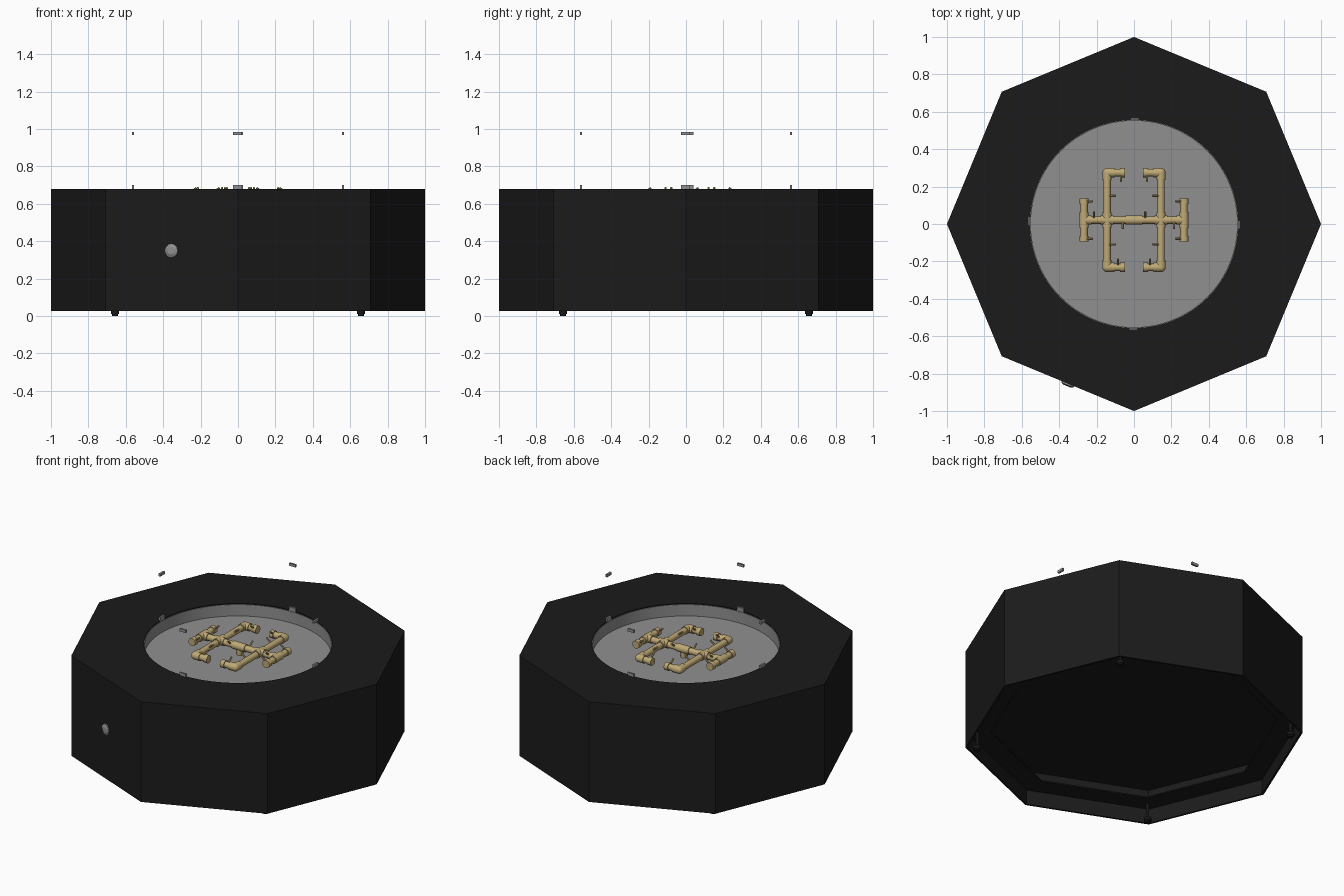
import bpy, bmesh, math
from mathutils import Vector, Matrix

if "Cube" in bpy.data.objects:
    bpy.data.objects.remove(bpy.data.objects["Cube"])


def material(name, rgb):
    m = bpy.data.materials.new(name)
    m.diffuse_color = (*rgb, 1)
    m.use_nodes = True
    m.node_tree.nodes["Principled BSDF"].inputs["Base Color"].default_value = m.diffuse_color
    return m


BLACK = material("matte black", (0.011, 0.011, 0.011))
FOOT = material("rubber black", (0.009, 0.009, 0.009))
STEEL = material("steel grey", (0.28, 0.28, 0.28))
BRASS = material("brass", (0.52, 0.40, 0.18))


def finish(bm, name, mat, smooth=True):
    bmesh.ops.recalc_face_normals(bm, faces=bm.faces)
    me = bpy.data.meshes.new(name)
    for f in bm.faces:
        f.smooth = smooth
    bm.to_mesh(me)
    bm.free()
    if smooth:
        me.set_sharp_from_angle(angle=math.radians(35))
    me.materials.append(mat)
    ob = bpy.data.objects.new(name, me)
    bpy.context.collection.objects.link(ob)
    return ob


def tube(bm, a, b, r, r2=None, seg=16):
    """Capped cylinder or cone between two points."""
    a, b = Vector(a), Vector(b)
    d = b - a
    rot = d.to_track_quat('Z', 'Y').to_matrix().to_4x4()
    bmesh.ops.create_cone(bm, cap_ends=True, segments=seg, radius1=r,
                          radius2=r if r2 is None else r2, depth=d.length,
                          matrix=Matrix.Translation((a + b) / 2) @ rot)


def lathe(profile, seg, caps):
    """Rings of seg points joined along a radius/height profile."""
    bm = bmesh.new()
    rings = [[bm.verts.new((r * math.cos(2 * math.pi * k / seg), r * math.sin(2 * math.pi * k / seg), z))
              for k in range(seg)] for r, z in profile]
    for lo, hi in zip(rings, rings[1:]):
        for k in range(seg):
            n = (k + 1) % seg
            bm.faces.new((lo[k], lo[n], hi[n], hi[k]))
    for i in caps:
        bm.faces.new(rings[i])
    return bm


# Octagonal body: underside flange with a cavity above it, round opening on top
body = finish(lathe([(0.985, 0.25), (0.985, 0.131), (0.85, 0.131), (0.85, 0.123), (0.987, 0.123),
                     (0.987, 0.027), (1, 0.027), (1, 0.68)], 8, (0, -1)), "octagon_body", BLACK, False)
cutter = finish(lathe([(0.556, 0.58), (0.556, 0.80)], 96, (0, -1)), "opening_cutter", BLACK, False)
cutter.hide_render = True
cutter.hide_set(True)
cut = body.modifiers.new("opening", 'BOOLEAN')
cut.operation = 'DIFFERENCE'
cut.solver = 'EXACT'
cut.object = cutter

# Fire pan set in the opening
finish(lathe([(0.556, 0.674), (0.552, 0.674), (0.552, 0.60)], 96, (-1,)), "fire_pan", STEEL)

# Levelling feet under the four diagonal corners
bm = bmesh.new()
for sx in (-1, 1):
    for sy in (-1, 1):
        x, y = 0.657 * sx, 0.657 * sy
        tube(bm, (x, y, 0), (x, y, 0.01), 0.016)
        tube(bm, (x, y, 0.01), (x, y, 0.03), 0.022)
        tube(bm, (x, y, 0.02), (x, y, 0.125), 0.009)
finish(bm, "levelling_feet", FOOT)

# Wind guard clips: a lower and an upper set around the opening
for name, z0, z1 in (("lower_guard_clips", 0.672, 0.70), ("upper_guard_clips", 0.968, 0.985)):
    bm = bmesh.new()
    for k in range(4):
        m = (Matrix.Rotation(k * math.pi / 2, 4, 'Z')
             @ Matrix.Translation((0.561, -0.016 if k == 2 else -0.003, (z0 + z1) / 2))
             @ Matrix.Diagonal((0.012, 0.046, z1 - z0, 1)))
        bmesh.ops.create_cube(bm, size=1, matrix=m)
    finish(bm, name, STEEL, False)

# Gas valve plate on the front left face
c = Vector((-0.3536, -0.8536, 0.35))
n = Vector((-math.sin(math.pi / 8), -math.cos(math.pi / 8), 0))
bm = bmesh.new()
tube(bm, c - n * 0.005, c + n * 0.007, 0.036, seg=12)
tube(bm, c + n * 0.007, c + n * 0.014, 0.034, 0.02, seg=12)
finish(bm, "gas_valve", STEEL, False)

# Burner pipes and fittings
Z, YC = 0.65, 0.021
XP, XT, YE = 0.144, 0.267, 0.253
pipes, fits, jets = bmesh.new(), bmesh.new(), bmesh.new()
R, F = 0.02, 0.025


def pipe(x0, y0, x1, y1):
    tube(pipes, (x0, y0, Z), (x1, y1, Z), R)


def fitting(x0, y0, x1, y1):
    tube(fits, (x0, y0, Z), (x1, y1, Z), F)


def jet(x, y, dx, dy):
    tube(jets, (x, y, Z), (x + dx * 0.045, y + dy * 0.045, Z + 0.036), 0.0055, seg=8)


pipe(-XT, YC, XT, YC)
fitting(-0.045, YC, 0.045, YC)
tube(pipes, (0, YC, 0.6), (0, YC, Z), R)
for s in (-1, 1):
    pipe(s * XP, YC - YE, s * XP, YC + YE)
    # cross fitting on each long pipe
    fitting(s * XP, YC - 0.04, s * XP, YC + 0.04)
    fitting(s * XP - 0.035, YC, s * XP + 0.035, YC)
    # end tee
    pipe(s * XT, YC - 0.115, s * XT, YC + 0.115)
    fitting(s * XT, YC - 0.042, s * XT, YC + 0.042)
    fitting(s * XT, YC, s * (XT - 0.04), YC)
    for t in (-1, 1):
        # elbow, short arm and end cap
        ye = YC + t * YE
        pipe(s * XP, ye, s * 0.06, ye)
        fitting(s * XP, ye, s * 0.105, ye)
        fitting(s * XP, ye, s * XP, ye - t * 0.04)
        bmesh.ops.create_uvsphere(fits, u_segments=16, v_segments=10, radius=F,
                                  matrix=Matrix.Translation((s * XP, ye, Z)))
        fitting(s * 0.075, ye, s * 0.048, ye)
        fitting(s * XT, YC + t * 0.085, s * XT, YC + t * 0.115)
        # jets
        jet(s * XT, YC + t * 0.1, -s, 0)
        jet(s * XP, YC + t * 0.13, -s, 0)
        jet(s * (0.07 if t > 0 else 0.085), ye, 0, -t)
    jet(s * 0.06, YC, 0, s)
    jet(s * 0.215, YC, 0, -s)
finish(pipes, "burner_pipes", BRASS)
finish(fits, "burner_fittings", BRASS)
finish(jets, "burner_jets", BRASS)
